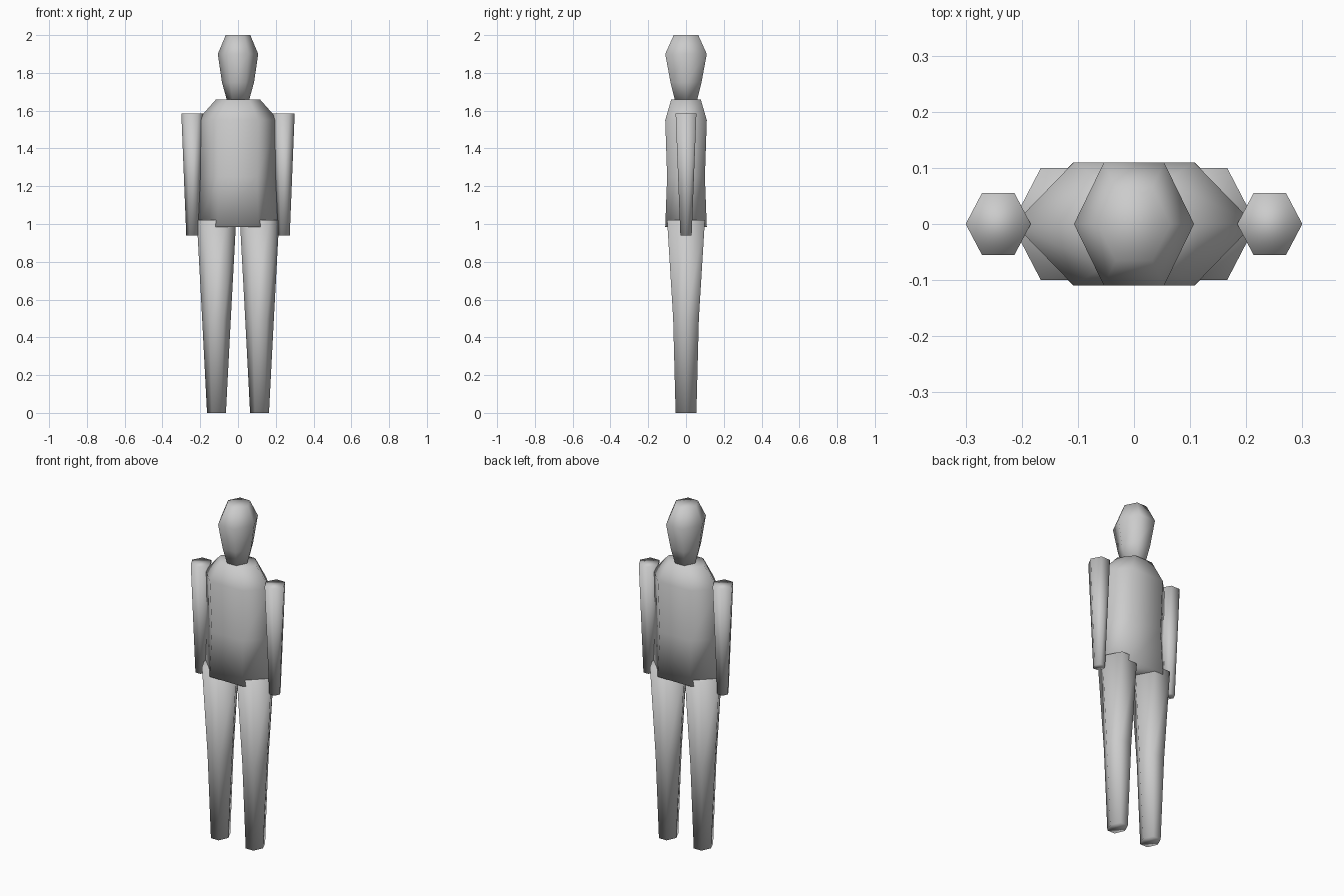
import bpy
import bmesh
from math import cos, pi

cube = bpy.data.objects.get("Cube")
if cube:
    bpy.data.objects.remove(cube, do_unlink=True)

grey = bpy.data.materials.new("plain grey")
grey.use_nodes = True
grey.diffuse_color = (0.6, 0.6, 0.6, 1)
grey.node_tree.nodes["Principled BSDF"].inputs["Base Color"].default_value = (0.6, 0.6, 0.6, 1)

SIDES = 6


def hex_loft(name, rings, x=0.0):
    """Six-sided capped loft; each ring is (z, half width, half depth)."""
    bm = bmesh.new()
    loops = []
    for z, w, d in rings:
        loop = []
        for i in range(SIDES):
            a = 2 * pi * i / SIDES
            side = 0 if i % 3 == 0 else (1 if i < 3 else -1)
            loop.append(bm.verts.new((x + w * cos(a), side * d, z)))
        loops.append(loop)
    for low, high in zip(loops, loops[1:]):
        for i in range(SIDES):
            j = (i + 1) % SIDES
            bm.faces.new((low[i], low[j], high[j], high[i]))
    bm.faces.new(loops[0][::-1])
    bm.faces.new(loops[-1])
    for face in bm.faces:
        face.smooth = True
    mesh = bpy.data.meshes.new(name)
    bm.to_mesh(mesh)
    bm.free()
    mesh.materials.append(grey)
    obj = bpy.data.objects.new(name, mesh)
    bpy.context.collection.objects.link(obj)
    return obj


# Head, tapering to the chin
hex_loft("head", [(1.66, 0.06, 0.06), (1.75, 0.085, 0.082),
                  (1.9, 0.107, 0.11), (2.0, 0.065, 0.065)])

# Torso with a slight waist and sloping shoulders
hex_loft("torso", [(0.985, 0.216, 0.11), (1.25, 0.202, 0.1),
                   (1.55, 0.214, 0.11), (1.66, 0.116, 0.078)])

# Arms and legs on both sides
for side, sign in (("left", 1), ("right", -1)):
    hex_loft(side + "_arm", [(0.94, 0.032, 0.03), (1.585, 0.058, 0.055)], sign * 0.242)
    hex_loft(side + "_leg", [(0, 0.05, 0.055), (0.5, 0.076, 0.068),
                             (1.02, 0.104, 0.1)], sign * 0.114)
